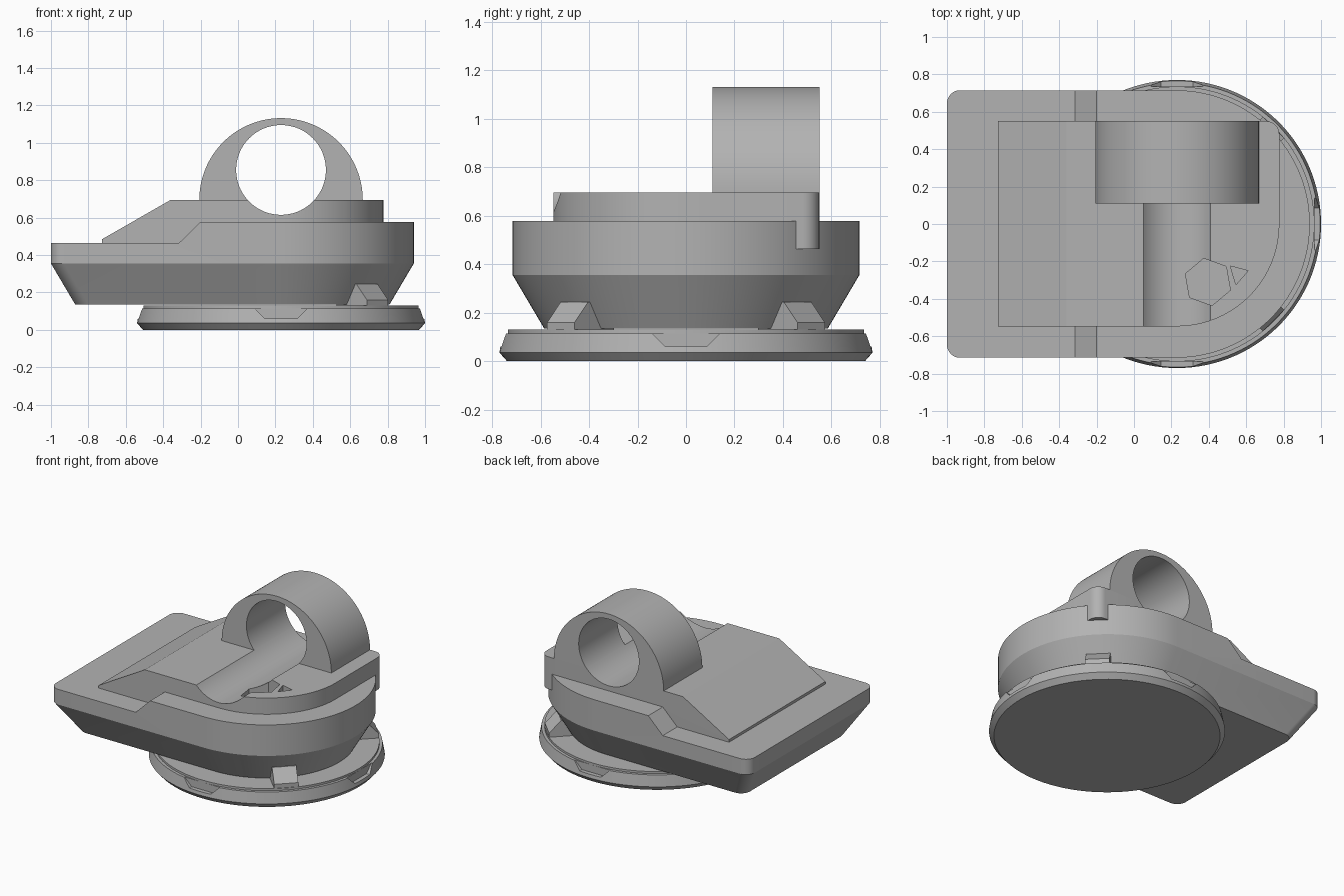
import bpy, bmesh, math
from mathutils import Matrix, Vector

if "Cube" in bpy.data.objects:
    bpy.data.objects.remove(bpy.data.objects["Cube"])

GREY = bpy.data.materials.new("plain grey")
GREY.use_nodes = True
GREY.diffuse_color = (0.45, 0.45, 0.45, 1)
GREY.node_tree.nodes["Principled BSDF"].inputs["Base Color"].default_value = (0.45, 0.45, 0.45, 1)

CX = 0.23          # shared axis of the disc, rounded nose and ring


def loft(name, rings):
    """Closed solid from matching rings of points."""
    bm = bmesh.new()
    loops = [[bm.verts.new(p) for p in ring] for ring in rings]
    n = len(loops[0])
    for a, b in zip(loops, loops[1:]):
        for i in range(n):
            bm.faces.new((a[i], a[(i + 1) % n], b[(i + 1) % n], b[i]))
    bm.faces.new(loops[0])
    bm.faces.new(loops[-1])
    bmesh.ops.recalc_face_normals(bm, faces=bm.faces)
    mesh = bpy.data.meshes.new(name)
    bm.to_mesh(mesh)
    bm.free()
    mesh.materials.append(GREY)
    obj = bpy.data.objects.new(name, mesh)
    bpy.context.collection.objects.link(obj)
    return obj


def arc(cx, cy, r, start, end, steps):
    angles = [math.radians(start + (end - start) * i / steps) for i in range(steps + 1)]
    return [(cx + r * math.cos(a), cy + r * math.sin(a)) for a in angles]


def upright(name, outline, z0, z1):
    return loft(name, [[(x, y, z) for x, y in outline] for z in (z0, z1)])


def sideways(name, profile, y0, y1):
    return loft(name, [[(x, y, z) for x, z in profile] for y in (y0, y1)])


def apply_cuts(obj, cutters):
    """Subtract the cutters, then bake the result and drop them."""
    for c in cutters:
        mod = obj.modifiers.new("cut", "BOOLEAN")
        mod.operation, mod.solver, mod.object = "DIFFERENCE", "EXACT", c
    deps = bpy.context.evaluated_depsgraph_get()
    mesh = bpy.data.meshes.new_from_object(obj.evaluated_get(deps))
    obj.modifiers.clear()
    obj.data = mesh


def discard(cutters):
    for c in cutters:
        bpy.data.objects.remove(c)


def turn(obj, degrees):
    """Rotate the mesh about the shared vertical axis."""
    obj.data.transform(Matrix.Translation((CX, 0, 0)) @ Matrix.Rotation(math.radians(degrees), 4, "Z"))


# Round base disc with a bevelled foot, tapered wall and thin raised lip
disc_profile = [(0.738, 0), (0.77, 0.036), (0.755, 0.115), (0.735, 0.115), (0.735, 0.13)]
base = loft("base_disc", [[(x, y, z) for x, y in arc(CX, 0, r, 0, 357, 119)]
                          for r, z in disc_profile])
notches = []
for k in range(4):
    notch = loft("notch_cutter", [[(r, y, z) for y, z in
                 ((-0.085, 0.06), (0.085, 0.06), (0.165, 0.14), (-0.165, 0.14))]
                 for r in (0.735, 0.9)])
    turn(notch, 90 * k)
    notches.append(notch)
apply_cuts(base, notches)
discard(notches)


# Main body: square at one end, round at the other, with a tapered underside
def body_outline(inset):
    r, left, c = 0.715 - inset, -1 + inset, 0.07
    return (arc(CX - 0.005, 0, r, -90, 90, 64)
            + arc(left + c, r - c, c, 90, 180, 8)
            + arc(left + c, c - r, c, 180, 270, 8))


body = loft("main_body", [[(x, y, z) for x, y in body_outline(i)]
                          for i, z in ((0.13, 0.135), (0, 0.355), (0, 0.578))])
step = sideways("step_cutter", [(-1.5, 0.465), (-0.315, 0.465), (-0.2, 0.578),
                                (-0.2, 0.8), (-1.5, 0.8)], -1, 1)

# Raised block with one big round corner and a sloped end
block_outline = (arc(CX, 0, 0.547, -90, 0, 40) + arc(0.707, 0.48, 0.07, 0, 90, 8)
                 + [(-0.728, 0.55), (-0.728, -0.547)])
block = upright("raised_block", block_outline, 0.463, 0.695)
slope = sideways("slope_cutter", [(-1, 0.484), (-0.728, 0.484), (-0.36, 0.695),
                                  (-0.36, 0.9), (-1, 0.9)], -1, 1)

# Clamp ring: half round standing on the block, pierced by an offset bore
ring = sideways("clamp_ring", arc(CX, 0.695, 0.437, 0, 180, 64), 0.11, 0.55)
bore = sideways("bore_cutter", arc(CX, 0.855, 0.24, 0, 356.25, 95), -1, 1)

# Six-sided pocket beside the groove and a small three-sided one
hexagon = upright("hexagon_cutter", arc(0.395, -0.31, 0.128, 40, 340, 5), 0.5, 0.9)
triangle = upright("triangle_cutter", [(0.515, -0.225), (0.61, -0.25), (0.545, -0.325)], 0.58, 0.9)

apply_cuts(body, [step, hexagon])
apply_cuts(block, [slope, bore, hexagon, triangle])
apply_cuts(ring, [bore])
discard([step, slope, bore, hexagon, triangle])

# Two sloped stop tabs between the body and the disc
tabs = []
for side, angle in (("right", -45), ("left", 45)):
    tab = loft(side + "_stop_tab", [[(r, y, z) for r, z in
               ((0.5, 0.125), (0.73, 0.125), (0.73, 0.16), (0.65, 0.245), (0.5, 0.245))]
               for y in (-0.08, 0.08)])
    turn(tab, angle)
    tabs.append(tab)

# Smooth the curved walls and keep the hard edges
bpy.ops.object.select_all(action="DESELECT")
for obj in (base, body, block, ring, *tabs):
    obj.select_set(True)
bpy.context.view_layer.objects.active = body
bpy.ops.object.shade_smooth_by_angle(angle=math.radians(22))
